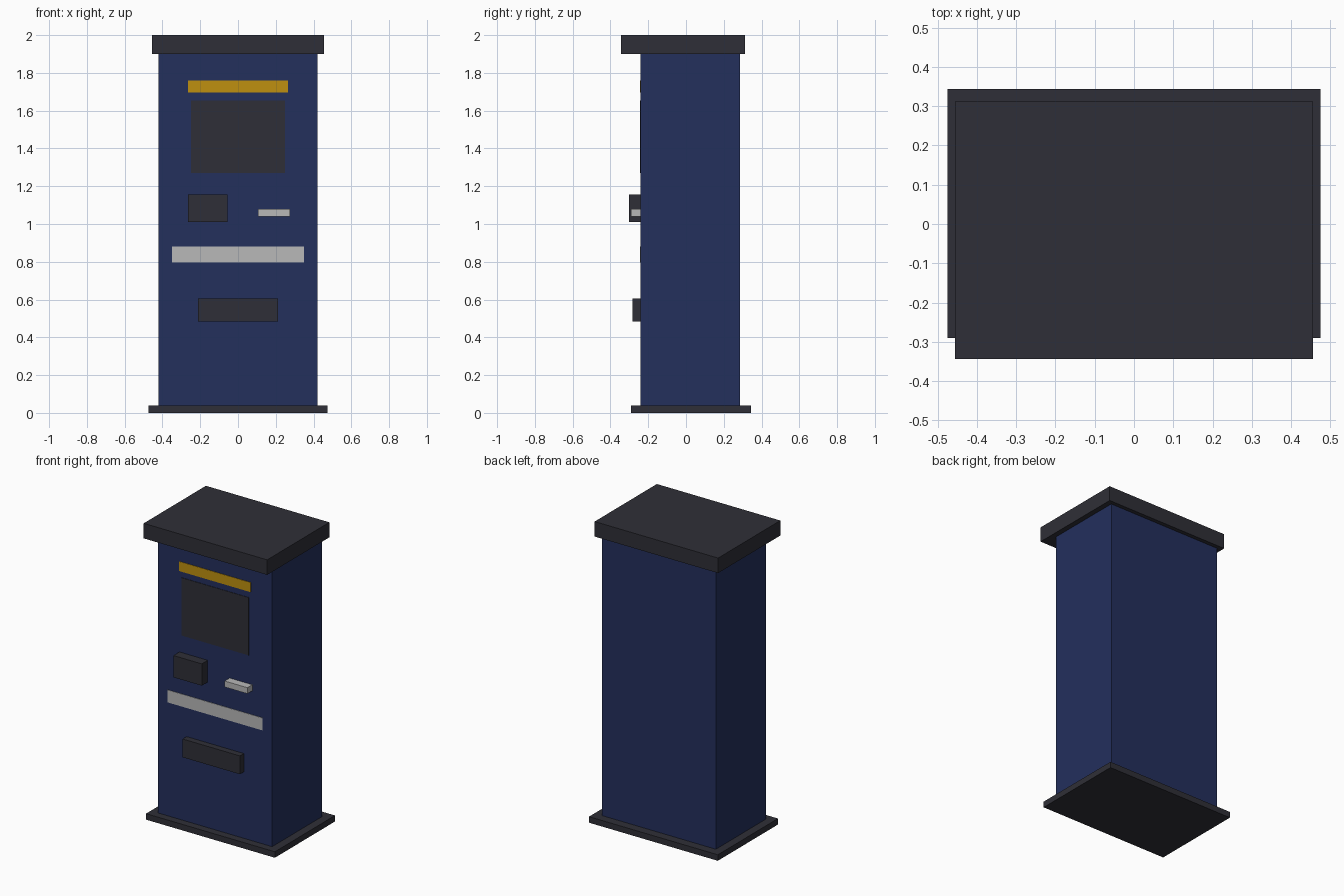
import bpy

if "Cube" in bpy.data.objects:
    bpy.data.objects.remove(bpy.data.objects["Cube"])


def material(name, color):
    m = bpy.data.materials.new(name)
    m.diffuse_color = (*color, 1.0)
    m.use_nodes = True
    m.node_tree.nodes["Principled BSDF"].inputs["Base Color"].default_value = m.diffuse_color
    return m


navy = material("navy blue", (0.017, 0.029, 0.108))
charcoal = material("charcoal", (0.028, 0.028, 0.038))
gold = material("gold", (0.52, 0.28, 0.005))
silver = material("silver grey", (0.48, 0.48, 0.48))


def box(name, mat, x, y, z):
    """Box spanning the given (min, max) ranges."""
    spans = (x, y, z)
    bpy.ops.mesh.primitive_cube_add(size=1, location=[(a + b) / 2 for a, b in spans])
    ob = bpy.context.object
    ob.name = name
    ob.scale = [b - a for a, b in spans]
    bpy.ops.object.transform_apply(location=False, rotation=False, scale=True)
    ob.data.materials.append(mat)
    return ob


FRONT = -0.24   # front plane of the cabinet


def fitting(name, mat, x, z, depth):
    """Part standing out from the cabinet front."""
    return box(name, mat, x, (FRONT - depth, FRONT), z)


# Cabinet, plinth and overhanging top
box("cabinet", navy, (-0.42, 0.42), (FRONT, 0.285), (0.04, 1.90))
box("base_plinth", charcoal, (-0.475, 0.475), (-0.29, 0.343), (0, 0.04))
box("top_cap", charcoal, (-0.455, 0.455), (-0.343, 0.312), (1.90, 2.0))

# Flat panels on the front
fitting("header_stripe", gold, (-0.264, 0.264), (1.695, 1.759), 0.003)
fitting("screen", charcoal, (-0.248, 0.248), (1.27, 1.655), 0.003)
fitting("silver_stripe", silver, (-0.35, 0.35), (0.797, 0.88), 0.003)

# Raised fittings on the front
fitting("keypad_block", charcoal, (-0.264, -0.055), (1.01, 1.155), 0.063)
fitting("card_slot", silver, (0.106, 0.274), (1.04, 1.08), 0.052)
fitting("dispenser_tray", charcoal, (-0.211, 0.211), (0.483, 0.605), 0.042)
